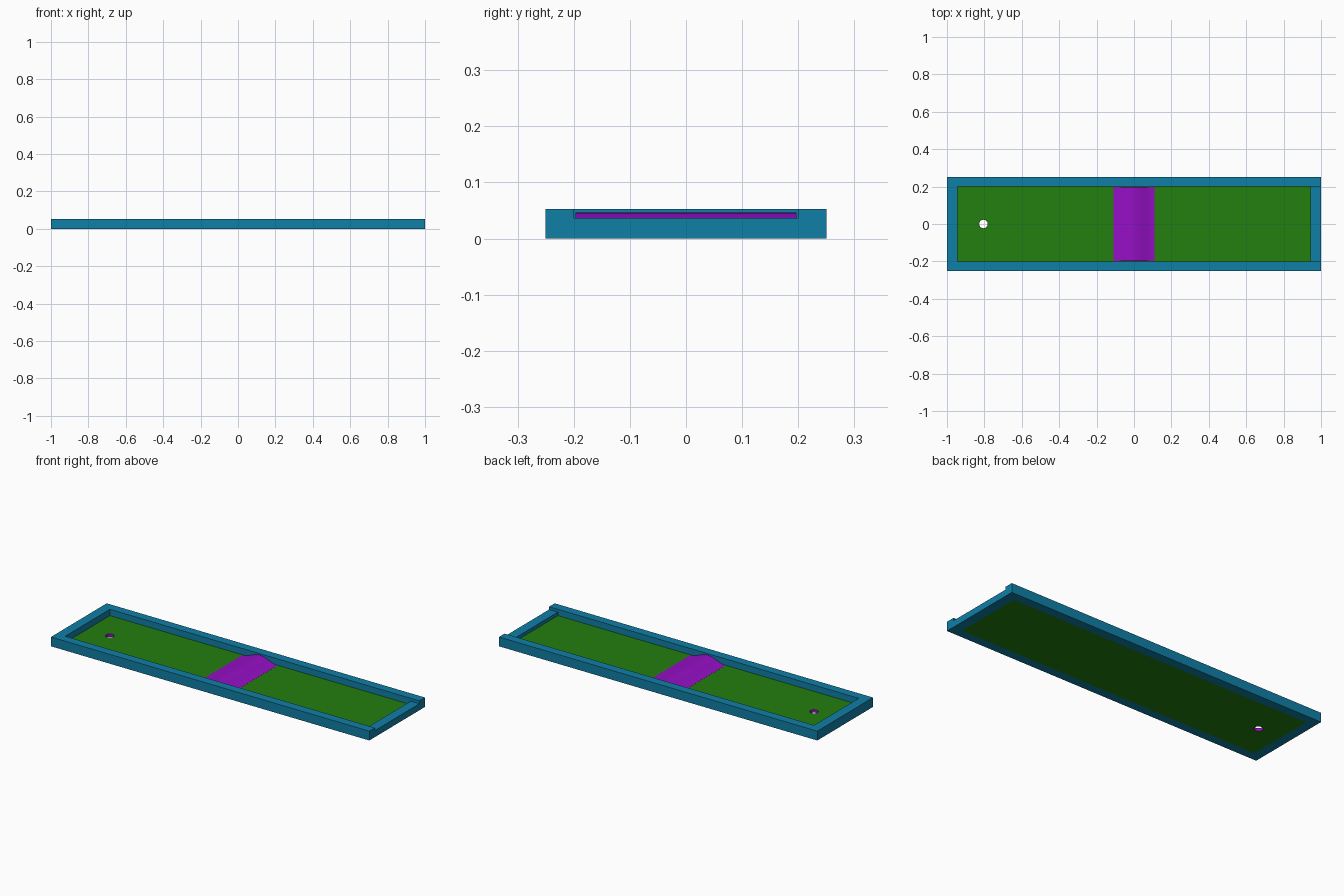
import bpy, bmesh, math
from mathutils import Matrix

if "Cube" in bpy.data.objects:
    bpy.data.objects.remove(bpy.data.objects["Cube"])


def material(name, color):
    m = bpy.data.materials.new(name)
    m.diffuse_color = (*color, 1)
    m.use_nodes = True
    m.node_tree.nodes["Principled BSDF"].inputs["Base Color"].default_value = m.diffuse_color
    return m


BLUE = material("blue", (0.005, 0.21, 0.38))
GREEN = material("green", (0.017, 0.21, 0.005))
PURPLE = material("purple", (0.30, 0.005, 0.56))

FLOOR = 0.017          # height of the putting surface
WALL = 0.053           # height of the border
LIP = 0.037            # height of the low starting end
IN_X, IN_Y = 0.945, 0.20


def finish(name, bm, *mats):
    bmesh.ops.recalc_face_normals(bm, faces=bm.faces)
    me = bpy.data.meshes.new(name)
    bm.to_mesh(me)
    bm.free()
    for m in mats:
        me.materials.append(m)
    ob = bpy.data.objects.new(name, me)
    bpy.context.collection.objects.link(ob)
    return ob


def raise_faces(bm, vec):
    r = bmesh.ops.extrude_face_region(bm, geom=bm.faces[:])
    bmesh.ops.translate(bm, vec=vec,
                        verts=[v for v in r["geom"] if isinstance(v, bmesh.types.BMVert)])


def prism(name, pts, vec, mat):
    bm = bmesh.new()
    bm.faces.new([bm.verts.new(p) for p in pts])
    raise_faces(bm, vec)
    return finish(name, bm, mat)


# U-shaped border: two side walls and the back wall
border = [(1, -0.25), (1, -IN_Y), (-IN_X, -IN_Y), (-IN_X, IN_Y),
          (1, IN_Y), (1, 0.25), (-1, 0.25), (-1, -0.25)]
prism("border_wall", [(x, y, 0) for x, y in border], (0, 0, WALL), BLUE)

# low end wall on the starting side
lip = [(IN_X, -IN_Y), (1, -IN_Y), (1, IN_Y), (IN_X, IN_Y)]
prism("start_lip", [(x, y, 0) for x, y in lip], (0, 0, LIP), BLUE)

# putting surface with a round hole right through it
HOLE_X, HOLE_R = -0.805, 0.023
bm = bmesh.new()
outer = [(-IN_X, -IN_Y), (IN_X, -IN_Y), (IN_X, IN_Y), (-IN_X, IN_Y)]
ring = [(HOLE_X + HOLE_R * math.cos(a), HOLE_R * math.sin(a))
        for a in (i * math.tau / 16 for i in range(16))]
for loop in (outer, ring):
    vs = [bm.verts.new((x, y, 0)) for x, y in loop]
    for i, v in enumerate(vs):
        bm.edges.new((v, vs[i - 1]))
bmesh.ops.triangle_fill(bm, edges=bm.edges[:], use_beauty=True)
raise_faces(bm, (0, 0, FLOOR))
bm.normal_update()
for f in bm.faces:      # the hole lining is purple
    c = f.calc_center_median()
    if abs(f.normal.z) < 0.5 and math.hypot(c.x - HOLE_X, c.y) < 0.03:
        f.material_index = 1
finish("putting_surface", bm, GREEN, PURPLE)

# bell-shaped hump across the middle
N, HALF, PEAK, W = 16, 0.11, 0.046, 0.197
bell = []
for i in range(N + 1):
    x = -HALF + 2 * HALF * i / N
    z = FLOOR + 0.0005 + (PEAK - FLOOR) * 0.5 * (1 + math.cos(math.pi * x / HALF))
    bell.append((x, -W, z))
pts = [(-HALF, -W, FLOOR - 0.002)] + bell + [(HALF, -W, FLOOR - 0.002)]
hump = prism("hump", pts, (0, 2 * W, 0), PURPLE)
bpy.context.view_layer.objects.active = hump
hump.select_set(True)
bpy.ops.object.shade_smooth_by_angle(angle=math.radians(30))
